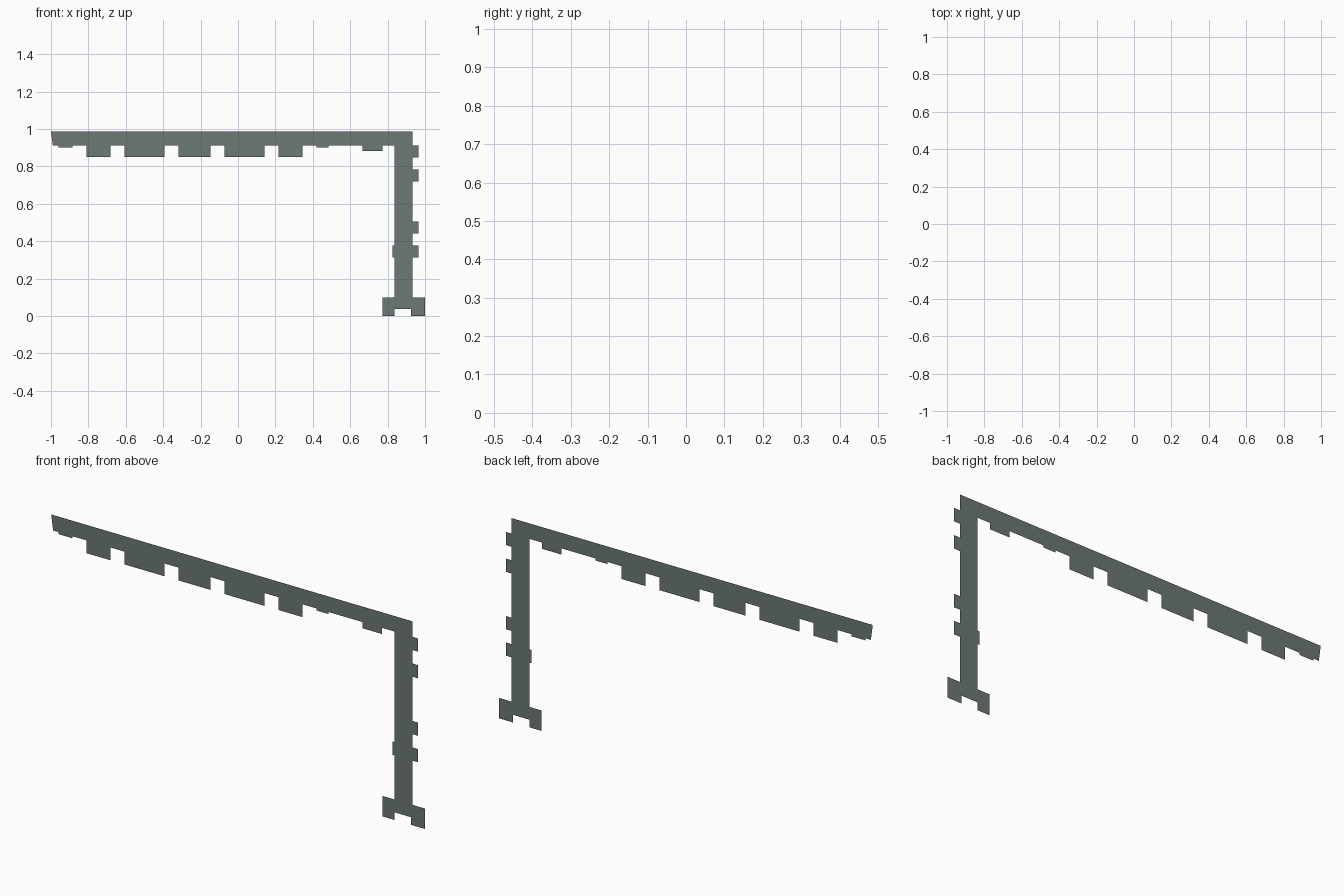
import bpy

if "Cube" in bpy.data.objects:
    bpy.data.objects.remove(bpy.data.objects["Cube"])

# Single flat grey-green colour
mat = bpy.data.materials.new("grey_green_metal")
mat.diffuse_color = (0.15, 0.19, 0.175, 1)
mat.use_nodes = True
mat.node_tree.nodes["Principled BSDF"].inputs["Base Color"].default_value = mat.diffuse_color


def plate(name, polygons):
    """Flat sheet in the y = 0 plane, faces pointing to the front."""
    verts, faces = [], []
    for poly in polygons:
        faces.append(range(len(verts), len(verts) + len(poly)))
        verts += [(x, 0, z) for x, z in poly]
    mesh = bpy.data.meshes.new(name)
    mesh.from_pydata(verts, [], [list(f) for f in faces])
    mesh.materials.append(mat)
    obj = bpy.data.objects.new(name, mesh)
    bpy.context.collection.objects.link(obj)


def rect(x0, x1, z0, z1):
    return [(x0, z0), (x1, z0), (x1, z1), (x0, z1)]


TOP, UNDER = 0.987, 0.912
LEFT, RIGHT = 0.837, 0.933
FOOT_TOP, NOTCH = 0.099, 0.037

# Horizontal beam with slanted free end
plate("beam", [[(-0.99, UNDER), (RIGHT, UNDER), (RIGHT, TOP), (-1, TOP)]])

# Blocks hanging under the beam: x start, x end, bottom
hanging = [(-0.96, -0.885, 0.902), (-0.81, -0.682, 0.85), (-0.607, -0.393, 0.85),
           (-0.318, -0.147, 0.85), (-0.072, 0.142, 0.85), (0.217, 0.345, 0.85),
           (0.42, 0.484, 0.902), (0.666, 0.772, 0.882)]
plate("hanging_blocks", [rect(a, b, z, UNDER) for a, b, z in hanging])

# Upright post
plate("post", [rect(LEFT, RIGHT, FOOT_TOP, UNDER)])

# Tabs on the post sides
tabs = [rect(RIGHT, 0.965, z, z + 0.064) for z in (0.848, 0.719, 0.441, 0.313)]
tabs.append(rect(0.827, LEFT, 0.313, 0.377))
plate("post_tabs", tabs)

# Foot with a notch underneath
plate("foot", [rect(0.773, LEFT, 0, FOOT_TOP),
               rect(LEFT, 0.925, NOTCH, FOOT_TOP),
               rect(0.925, 1.0, 0, FOOT_TOP)])
